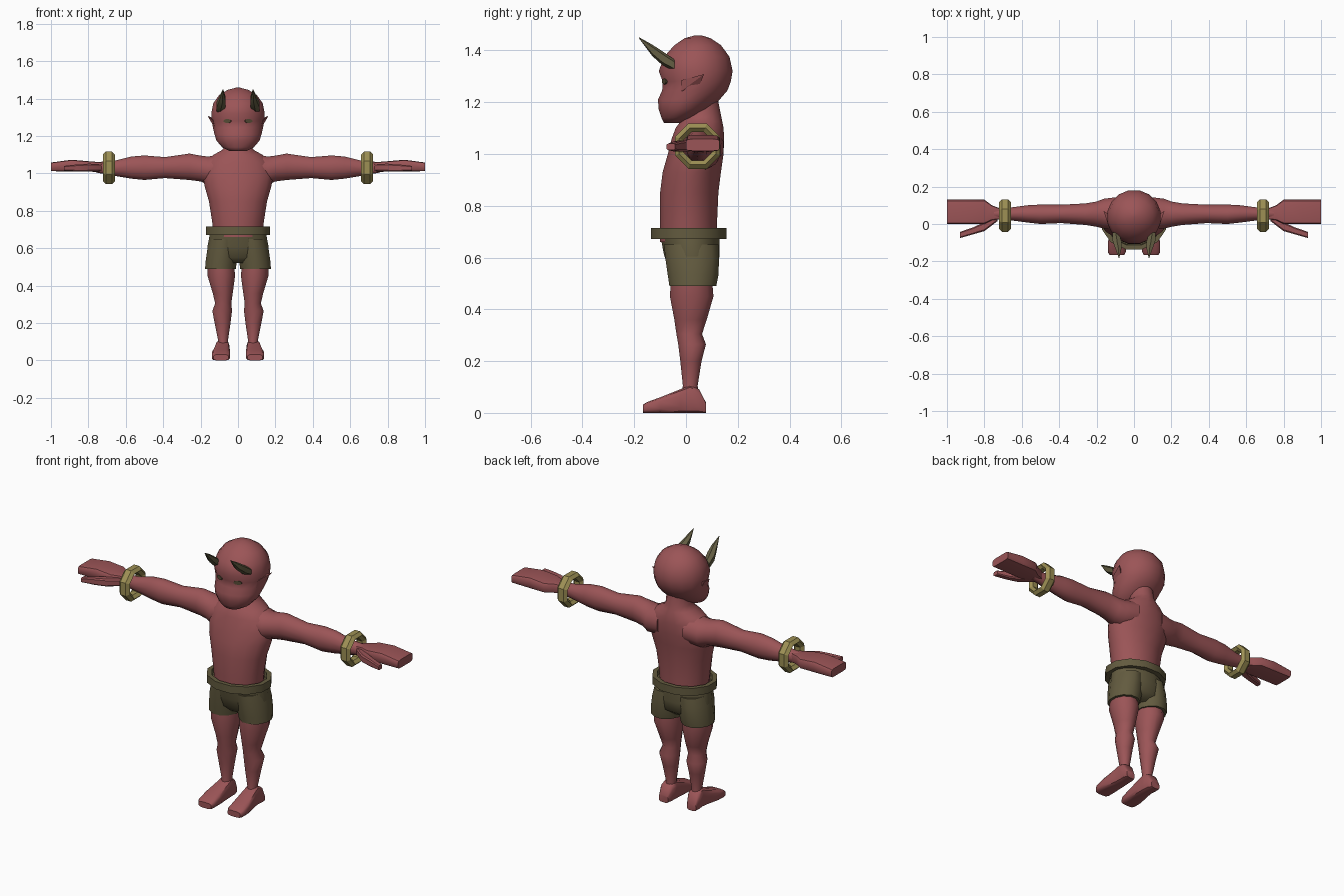
import bpy
import bmesh
from math import sin, cos, pi, copysign, radians
from mathutils import Matrix, Vector

old = bpy.data.objects.get("Cube")
if old:
    bpy.data.objects.remove(old, do_unlink=True)


def material(name, rgb):
    m = bpy.data.materials.new(name)
    m.use_nodes = True
    m.diffuse_color = (*rgb, 1)
    bsdf = m.node_tree.nodes["Principled BSDF"]
    bsdf.inputs["Base Color"].default_value = (*rgb, 1)
    bsdf.inputs["Roughness"].default_value = 0.8
    return m


SKIN = material("red skin", (0.33, 0.09, 0.095))
CLOTH = material("olive cloth", (0.125, 0.105, 0.05))
HORN = material("dark horn", (0.125, 0.11, 0.055))
GOLD = material("dull gold", (0.34, 0.28, 0.09))
EYE = material("dark green eye", (0.09, 0.07, 0.035))


def finish(name, bm, mat, angle=45):
    """Turn a bmesh into an object, smooth below the given edge angle."""
    bmesh.ops.recalc_face_normals(bm, faces=bm.faces)
    mesh = bpy.data.meshes.new(name)
    bm.to_mesh(mesh)
    bm.free()
    mesh.materials.append(mat)
    ob = bpy.data.objects.new(name, mesh)
    bpy.context.scene.collection.objects.link(ob)
    bpy.ops.object.select_all(action="DESELECT")
    ob.select_set(True)
    bpy.context.view_layer.objects.active = ob
    if angle:
        bpy.ops.object.shade_smooth_by_angle(angle=radians(angle))
    return ob


def loft(name, axis, rings, mat, n=12, power=1.0, side=1, angle=45):
    """Skin rings (position, a_min, a_max, b_min, b_max) along an axis."""
    bm = bmesh.new()
    loops = []
    for t, a0, a1, b0, b1 in rings:
        loop = []
        for i in range(n):
            c, s = cos(2 * pi * (i + .5) / n), sin(2 * pi * (i + .5) / n)
            # stretch so that the polygon fills its span
            fit = 1 / cos(pi / n)
            c = max(-1, min(1, copysign(abs(c) ** power, c) * fit))
            s = max(-1, min(1, copysign(abs(s) ** power, s) * fit))
            a = (a0 + a1) / 2 + c * (a1 - a0) / 2
            b = (b0 + b1) / 2 + s * (b1 - b0) / 2
            p = {"x": (t, a, b), "y": (a, t, b), "z": (a, b, t)}[axis]
            loop.append(bm.verts.new((p[0] * side, p[1], p[2])))
        loops.append(loop)
    for low, high in zip(loops, loops[1:]):
        for i in range(n):
            j = (i + 1) % n
            bm.faces.new((low[i], low[j], high[j], high[i]))
    bm.faces.new(loops[0])
    bm.faces.new(loops[-1])
    return finish(name, bm, mat, angle)


def centred(rows):
    """Rings symmetric in x from (z, half_width, y_min, y_max)."""
    return [(z, -w, w, y0, y1) for z, w, y0, y1 in rows]


# Head, with a forward muzzle and a round skull
loft("head", "z", centred([
    (1.12, .045, -.085, -.02), (1.14, .085, -.095, .03),
    (1.175, .115, -.106, .09), (1.21, .126, -.108, .13),
    (1.245, .134, -.092, .16), (1.28, .14, -.09, .173),
    (1.32, .143, -.105, .18), (1.375, .132, -.085, .168),
    (1.42, .1, -.045, .135), (1.447, .055, -.005, .095),
    (1.458, .012, .035, .06)]), SKIN, n=16, angle=60)

# Torso and neck
loft("torso", "z", centred([
    (.66, .13, -.1, .12), (.74, .138, -.1, .12), (.85, .155, -.1, .125),
    (.93, .178, -.09, .135), (1.0, .19, -.07, .145),
    (1.06, .17, -.055, .147), (1.1, .13, -.04, .145),
    (1.125, .085, -.022, .14), (1.15, .065, -.01, .135),
    (1.2, .062, 0, .125), (1.26, .06, 0, .12)]), SKIN, n=16, angle=70)

# Shorts seat and the open rolled waistband
loft("shorts_seat", "z", centred([
    (.52, .09, -.035, .08), (.55, .155, -.065, .12),
    (.61, .163, -.085, .13), (.69, .148, -.1, .13)]), CLOTH, n=16, angle=60)
loft("waistband", "z", centred([
    (.672, .172, -.135, .157), (.715, .172, -.135, .157),
    (.715, .148, -.112, .134), (.685, .145, -.108, .13)]),
    CLOTH, n=12, angle=40)

for label, s in (("left", 1), ("right", -1)):
    # Arm with shoulder, elbow and wrist
    loft(label + "_arm", "x", [
        (.08, -.03, .145, .95, 1.105), (.16, -.025, .135, .94, 1.09),
        (.2, -.015, .12, .957, 1.095), (.26, -.005, .11, .965, 1.106),
        (.39, .005, .103, .975, 1.087), (.5, 0, .104, .965, 1.096),
        (.57, .008, .1, .972, 1.09), (.66, .02, .088, .987, 1.068),
        (.76, .025, .085, 1.005, 1.06)], SKIN, side=s, angle=70)
    # Flat mitten hand and separate thumb
    loft(label + "_hand", "x", [
        (.72, .025, .085, 1.008, 1.058), (.76, .02, .1, 1.008, 1.062),
        (.8, 0, .13, 1.01, 1.065), (.89, 0, .13, 1.01, 1.073),
        (1.0, 0, .13, 1.012, 1.058)], SKIN, power=.4, side=s, angle=40)
    loft(label + "_thumb", "x", [
        (.73, .015, .06, 1.012, 1.05), (.8, -.038, .01, 1.01, 1.052),
        (.86, -.055, -.018, 1.01, 1.048), (.93, -.075, -.042, 1.015, 1.04)],
        SKIN, n=8, power=.5, side=s, angle=40)

    # Faceted bangle around the wrist
    bm = bmesh.new()
    rows = []
    for i in range(8):
        u = 2 * pi * (i + .5) / 8
        row = []
        for k in range(6):
            v = 2 * pi * (k + .5) / 6
            r = .077 + .02 * cos(v)
            row.append(bm.verts.new((s * (.69 + .032 * sin(v)),
                                     .045 + r * cos(u), 1.03 + r * sin(u))))
        rows.append(row)
    for i in range(8):
        a, b = rows[i], rows[(i + 1) % 8]
        for k in range(6):
            m = (k + 1) % 6
            bm.faces.new((a[k], a[m], b[m], b[k]))
    finish(label + "_bangle", bm, GOLD, angle=0)

    # Shorts leg, leg and foot
    loft(label + "_shorts_leg", "z", [
        (.49, .012, .176, -.064, .117), (.53, .006, .173, -.07, .125),
        (.6, 0, .163, -.08, .128), (.65, 0, .15, -.085, .125)],
        CLOTH, side=s, angle=60)
    loft(label + "_leg", "z", [
        (.06, .05, .112, -.02, .05), (.105, .054, .106, -.012, .045),
        (.2, .04, .125, -.022, .06), (.265, .032, .137, -.03, .077),
        (.305, .036, .122, -.037, .062), (.36, .028, .135, -.045, .08),
        (.45, .016, .162, -.062, .106), (.52, .02, .162, -.058, .1)],
        SKIN, side=s, angle=60)
    loft(label + "_foot", "y", [
        (.077, .06, .115, 0, .04), (.05, .048, .122, 0, .092),
        (.015, .046, .12, 0, .106), (-.02, .045, .124, 0, .092),
        (-.1, .042, .14, 0, .06), (-.15, .044, .14, 0, .042),
        (-.166, .052, .13, 0, .032)], SKIN, power=.55, side=s, angle=45)

    # Horn sweeping forward and up
    loft(label + "_horn", "y", [
        (-.045, .08, .115, 1.32, 1.365), (-.09, .068, .114, 1.342, 1.396),
        (-.13, .067, .1, 1.378, 1.422), (-.182, .079, .081, 1.447, 1.451)],
        HORN, n=6, side=s, angle=30)

    # Pointed ear
    bm = bmesh.new()
    for p in ((.125, -.018, 1.243), (.134, -.018, 1.285),
              (.125, .045, 1.25), (.13, .05, 1.295), (.163, .07, 1.308)):
        bm.verts.new((p[0] * s, p[1], p[2]))
    bmesh.ops.convex_hull(bm, input=bm.verts)
    finish(label + "_ear", bm, SKIN, angle=20)

    # Eye plate lying on the face
    bm = bmesh.new()
    place = (Matrix.Translation(Vector((s * .056, -.081, 1.28)))
             @ Matrix.Rotation(s * .38, 4, "Z")
             @ Matrix.Rotation(pi / 2, 4, "X")
             @ Matrix.Diagonal((.022, .011, 1, 1)))
    bmesh.ops.create_cone(bm, cap_ends=True, segments=10, radius1=1,
                          radius2=1, depth=.009, matrix=place)
    finish(label + "_eye", bm, EYE, angle=30)
